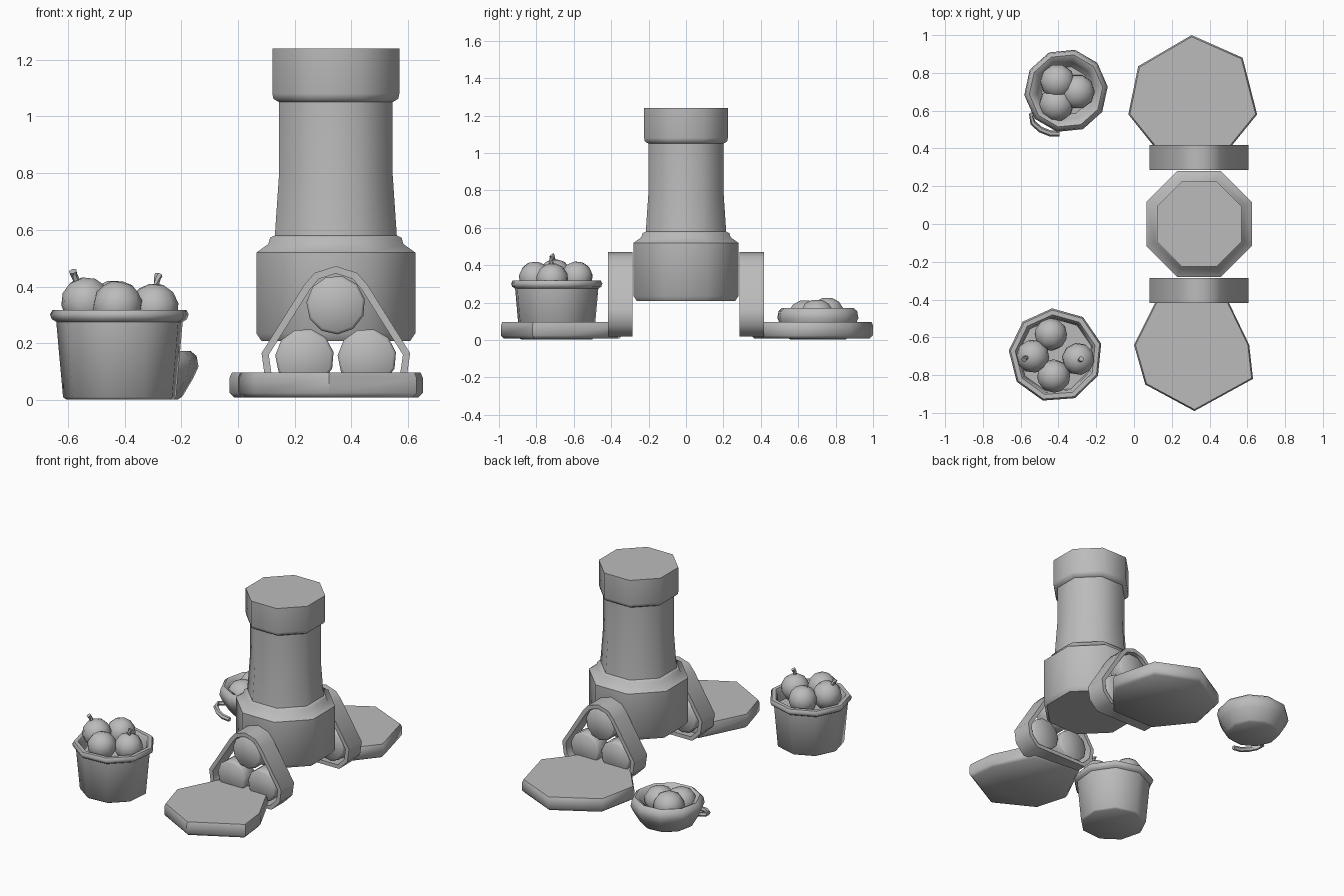
import bpy, bmesh, math
from mathutils import Vector, Matrix

if "Cube" in bpy.data.objects:
    bpy.data.objects.remove(bpy.data.objects["Cube"])

grey = bpy.data.materials.new("stone grey")
grey.diffuse_color = (0.5, 0.5, 0.5, 1)
grey.use_nodes = True
grey.node_tree.nodes["Principled BSDF"].inputs["Base Color"].default_value = grey.diffuse_color


def finish(name, bm, angle=50):
    bmesh.ops.recalc_face_normals(bm, faces=bm.faces)
    me = bpy.data.meshes.new(name)
    bm.to_mesh(me)
    bm.free()
    me.materials.append(grey)
    me.shade_smooth()
    me.set_sharp_from_angle(angle=math.radians(angle))
    ob = bpy.data.objects.new(name, me)
    bpy.context.collection.objects.link(ob)
    return ob


def loft(name, rings, angle=50, caps=True, closed=False):
    """Skin a stack of equal-length point rings."""
    bm = bmesh.new()
    vs = [[bm.verts.new(p) for p in r] for r in rings]
    n = len(vs[0])
    pairs = list(zip(vs, vs[1:])) + ([(vs[-1], vs[0])] if closed else [])
    for a, b in pairs:
        for i in range(n):
            j = (i + 1) % n
            bm.faces.new((a[i], a[j], b[j], b[i]))
    if caps and not closed:
        bm.faces.new(vs[0])
        bm.faces.new(vs[-1])
    return finish(name, bm, angle)


def ring(cx, cy, z, r, n, phase=0.0):
    return [(cx + r * math.cos(phase + 2 * math.pi * i / n),
             cy + r * math.sin(phase + 2 * math.pi * i / n), z) for i in range(n)]


def lathe(name, cx, cy, profile, n, phase=0.0, angle=50):
    return loft(name, [ring(cx, cy, z, r, n, phase) for r, z in profile], angle)


def tube(name, pts, radii, sides=6):
    rings = []
    for i, p in enumerate(pts):
        t = Vector(pts[min(i + 1, len(pts) - 1)]) - Vector(pts[max(i - 1, 0)])
        q = t.to_track_quat('Z', 'Y')
        rings.append([Vector(p) + q @ Vector(c) for c in ring(0, 0, 0, radii[i], sides)])
    return loft(name, rings)


def fruit(name, loc, r, tilt=(0, 0, 1), squash=1.0, stem=0.0):
    """Low-poly fruit whose crown points along tilt."""
    prof = [(0.3, -0.95), (0.72, -0.68), (0.97, -0.2), (0.95, 0.28), (0.7, 0.7), (0.28, 0.94)]
    q = Vector(tilt).to_track_quat('Z', 'Y')
    place = lambda p: Vector(loc) + q @ Vector(p)
    loft(name, [[place(p) for p in ring(0, 0, z * r * squash, k * r, 10)] for k, z in prof])
    if stem:
        tube(name + "_stem", [place((0, 0, r * 0.85)), place((0, 0, r + stem * 0.5)),
                              place((0.008, 0, r + stem))], [0.012, 0.012, 0.015])


# Octagonal chimney tower; the flare turns into the upright shaft
TX = 0.345
flat = math.pi / 8
k = 1 / math.cos(flat)
tower = [(0.262, 0.208, flat), (0.28, 0.235, flat), (0.28, 0.52, flat), (0.238, 0.55, flat),
         (0.232, 0.572, flat), (0.215, 0.58, flat), (0.2, 0.80, flat), (0.2, 1.05, flat),
         (0.22, 1.062, flat), (0.224, 1.08, flat), (0.224, 1.24, flat)]
loft("chimney_tower", [ring(TX, 0, z, r * k, 8, ph) for r, z, ph in tower])

# Log racks on both sides: a rounded triangular band holding three logs
half = [(0.0, 0.472), (0.075, 0.448), (0.112, 0.405), (0.262, 0.165),
        (0.25, 0.08), (0.19, 0.018)]
outer = half + [(-x, z) for x, z in reversed(half[1:])]
mid = Vector((0, 0.2))
inner = []
for i, p in enumerate(outer):
    a, b, c = Vector(outer[i - 1]), Vector(p), Vector(outer[(i + 1) % len(outer)])
    n1, n2 = ((b - a).orthogonal().normalized(), (c - b).orthogonal().normalized())
    n = (n1 + n2).normalized()
    if n.dot(mid - b) < 0:
        n = -n
    inner.append(b + n * 0.026)

for side, tag in ((-1, "front"), (1, "back")):
    y0, y1 = side * 0.285, side * 0.418
    band = [[(TX + x, y, z) for x, z in pts]
            for pts, y in ((outer, y0), (outer, y1), (inner, y1), (inner, y0))]
    loft(tag + "_rack_frame", band, closed=True)
    for i, (x, z) in enumerate(((0, 0.335), (-0.11, 0.148), (0.11, 0.148))):
        rings = [[(TX + x + a, side * y, z + b) for a, b, _ in ring(0, 0, 0, r, 11, 0.2)]
                 for r, y in ((0.094, 0.296), (0.104, 0.306), (0.104, 0.396), (0.094, 0.406))]
        loft(f"{tag}_log_{i + 1}", rings)

# Stepping stones with small bevels
stones = {
    "front_stone": [(0.32, -0.99), (0.63, -0.82), (0.61, -0.64), (0.48, -0.37),
                    (0.15, -0.34), (0.0, -0.64), (0.06, -0.85)],
    "back_stone": [(0.305, 1.0), (0.575, 0.88), (0.652, 0.58), (0.465, 0.35),
                   (0.155, 0.35), (-0.03, 0.58), (0.022, 0.835)],
}
for name, pts in stones.items():
    cx = sum(p[0] for p in pts) / len(pts)
    cy = sum(p[1] for p in pts) / len(pts)
    loft(name, [[(cx + (x - cx) * s, cy + (y - cy) * s, z) for x, y in pts]
                for s, z in ((0.95, 0.008), (1, 0.025), (1, 0.078), (0.975, 0.097))])

# Tall basket with rolled rim
BX, BY = -0.415, -0.695
lathe("tall_basket", BX, BY,
      [(0.192, 0.002), (0.203, 0.01), (0.227, 0.275), (0.243, 0.285), (0.249, 0.302),
       (0.24, 0.318), (0.215, 0.318), (0.203, 0.3), (0.195, 0.24)], 9, 0.25)
for i, (x, y, z, r, tilt, stem) in enumerate((
        (-0.535, -0.70, 0.345, 0.09, (-0.45, -0.1, 1), 0.03),
        (-0.295, -0.715, 0.325, 0.088, (0.1, -0.05, 1), 0.03),
        (-0.425, -0.805, 0.332, 0.09, (0.15, -0.6, 0.8), 0),
        (-0.44, -0.585, 0.335, 0.088, (0.1, 0.6, 0.8), 0))):
    fruit(f"basket_fruit_{i + 1}", (x, y, z), r, tilt, 1.0, stem)

# Low bowl with three fruits and a curled tail lying by its foot
CX, CY = -0.36, 0.705
lathe("low_bowl", CX, CY,
      [(0.15, 0.002), (0.165, 0.012), (0.205, 0.08), (0.222, 0.118), (0.215, 0.155),
       (0.195, 0.172), (0.168, 0.158), (0.155, 0.12), (0.13, 0.09)], 10, 0.1)
for i, (x, y, z) in enumerate(((-0.405, 0.755, 0.145), (-0.30, 0.70, 0.135),
                               (-0.41, 0.635, 0.13))):
    fruit(f"bowl_fruit_{i + 1}", (x, y, z), 0.095, (0, 0, 1), 0.9)
tail = [(-0.47, 0.62, 0.05), (-0.545, 0.575, 0.05), (-0.535, 0.535, 0.045), (-0.495, 0.5, 0.035),
        (-0.445, 0.48, 0.025), (-0.395, 0.478, 0.02)]
tube("bowl_tail", tail, [0.014, 0.014, 0.015, 0.016, 0.016, 0.014])
